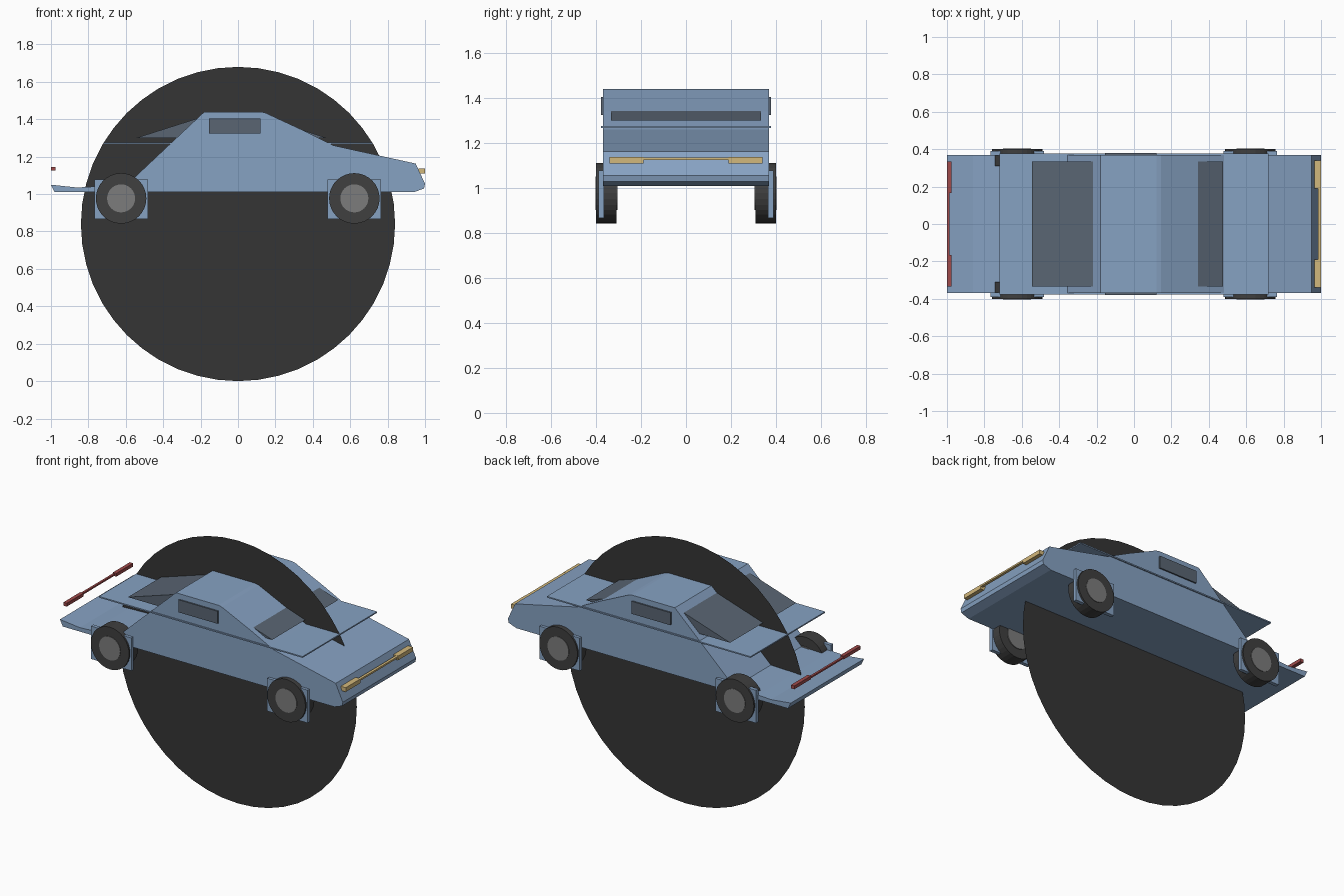
import bpy, bmesh, math
from mathutils import Matrix

if "Cube" in bpy.data.objects:
    bpy.data.objects.remove(bpy.data.objects["Cube"])


def material(name, r, g, b):
    m = bpy.data.materials.new(name)
    m.diffuse_color = (r, g, b, 1)
    m.use_nodes = True
    m.node_tree.nodes["Principled BSDF"].inputs["Base Color"].default_value = m.diffuse_color
    return m


BLUE = material("blue_paint", 0.24, 0.36, 0.54)
GLASS = material("dark_glass", 0.10, 0.13, 0.17)
BLACK = material("black", 0.035, 0.035, 0.035)
RUBBER = material("rubber", 0.05, 0.05, 0.05)
METAL = material("hub_grey", 0.2, 0.2, 0.2)
YELLOW = material("headlight_yellow", 0.65, 0.48, 0.2)
RED = material("tail_light_red", 0.35, 0.07, 0.07)


def finish(name, bm, mat):
    bmesh.ops.recalc_face_normals(bm, faces=bm.faces)
    me = bpy.data.meshes.new(name)
    bm.to_mesh(me)
    bm.free()
    me.materials.append(mat)
    ob = bpy.data.objects.new(name, me)
    bpy.context.collection.objects.link(ob)
    return ob


def prism(name, profile, half_width, mat):
    """Side profile (x, z) extruded across y."""
    bm = bmesh.new()
    face = bm.faces.new([bm.verts.new((x, -half_width, z)) for x, z in profile])
    out = bmesh.ops.extrude_face_region(bm, geom=[face])
    for v in out["geom"]:
        if isinstance(v, bmesh.types.BMVert):
            v.co.y = half_width
    return finish(name, bm, mat)


def box(name, x, y, z, mat):
    """Box from (min, max) ranges."""
    bm = bmesh.new()
    bmesh.ops.create_cube(bm, size=1)
    for v in bm.verts:
        for i, (a, b) in enumerate((x, y, z)):
            v.co[i] = a if v.co[i] < 0 else b
    return finish(name, bm, mat)


def cylinder(name, x, z, y0, y1, r0, r1, mat):
    """Cylinder along y, radius r0 at y0 and r1 at y1."""
    bm = bmesh.new()
    # local +z maps to -y
    M = Matrix.Translation((x, (y0 + y1) / 2, z)) @ Matrix.Rotation(math.pi / 2, 4, 'X')
    bmesh.ops.create_cone(bm, cap_ends=True, segments=32, radius1=r1, radius2=r0,
                          depth=y1 - y0, matrix=M)
    return finish(name, bm, mat)


# Wedge-shaped body with a low rear deck
prism("car_body", [(-0.98, 1.01), (0.94, 1.01), (0.995, 1.03), (1.0, 1.055),
                   (0.95, 1.163), (0.51, 1.26), (0.35, 1.34), (0.145, 1.435),
                   (0.12, 1.44), (-0.18, 1.44), (-0.60, 1.045), (-0.77, 1.04),
                   (-0.86, 1.035), (-1.0, 1.05)], 0.37, BLUE)

# Thin waistline plate overhanging hood and deck
box("waist_plate", (-0.72, 0.72), (-0.377, 0.377), (1.267, 1.275), BLUE)

# Glass wedge poking out as windshield and rear window
prism("cabin_glass", [(-0.545, 1.30), (0.475, 1.30), (0.14, 1.41), (-0.20, 1.41)],
      0.333, GLASS)

# Upright disc through the middle
bm = bmesh.new()
bmesh.ops.create_circle(bm, cap_ends=True, segments=48, radius=0.84,
                        matrix=Matrix.Translation((0, 0, 0.84)) @ Matrix.Rotation(math.pi / 2, 4, 'X'))
finish("centre_disc", bm, BLACK)

# Parts on both sides
for side, s in (("right", -1), ("left", 1)):
    def span(a, b):
        return tuple(sorted((s * a, s * b)))

    box(f"side_window_{side}", (-0.155, 0.12), span(0.36, 0.379), (1.325, 1.405), GLASS)
    for end, x in (("rear", -0.625), ("front", 0.622)):
        tag = f"{end}_{side}"
        box(f"wheel_panel_{tag}", (x - 0.143, x + 0.143), span(0.365, 0.389),
            (0.867, 1.077), BLUE)
        cylinder(f"tyre_{tag}", x, 0.977, *span(0.31, 0.40), 0.135, 0.135, RUBBER)
        cylinder(f"hub_{tag}", x, 0.977, *span(0.305, 0.403), 0.075, 0.075, METAL)
    box(f"headlight_{side}", (0.965, 1.0), span(0.19, 0.34), (1.11, 1.137), YELLOW)
    box(f"tail_light_{side}", (-1.0, -0.976), span(0.165, 0.335), (1.125, 1.146), RED)

# Thin bars joining the lights
box("headlight_bar", (0.983, 1.0), (-0.19, 0.19), (1.125, 1.136), YELLOW)
box("tail_light_bar", (-1.0, -0.986), (-0.165, 0.165), (1.13, 1.14), RED)
